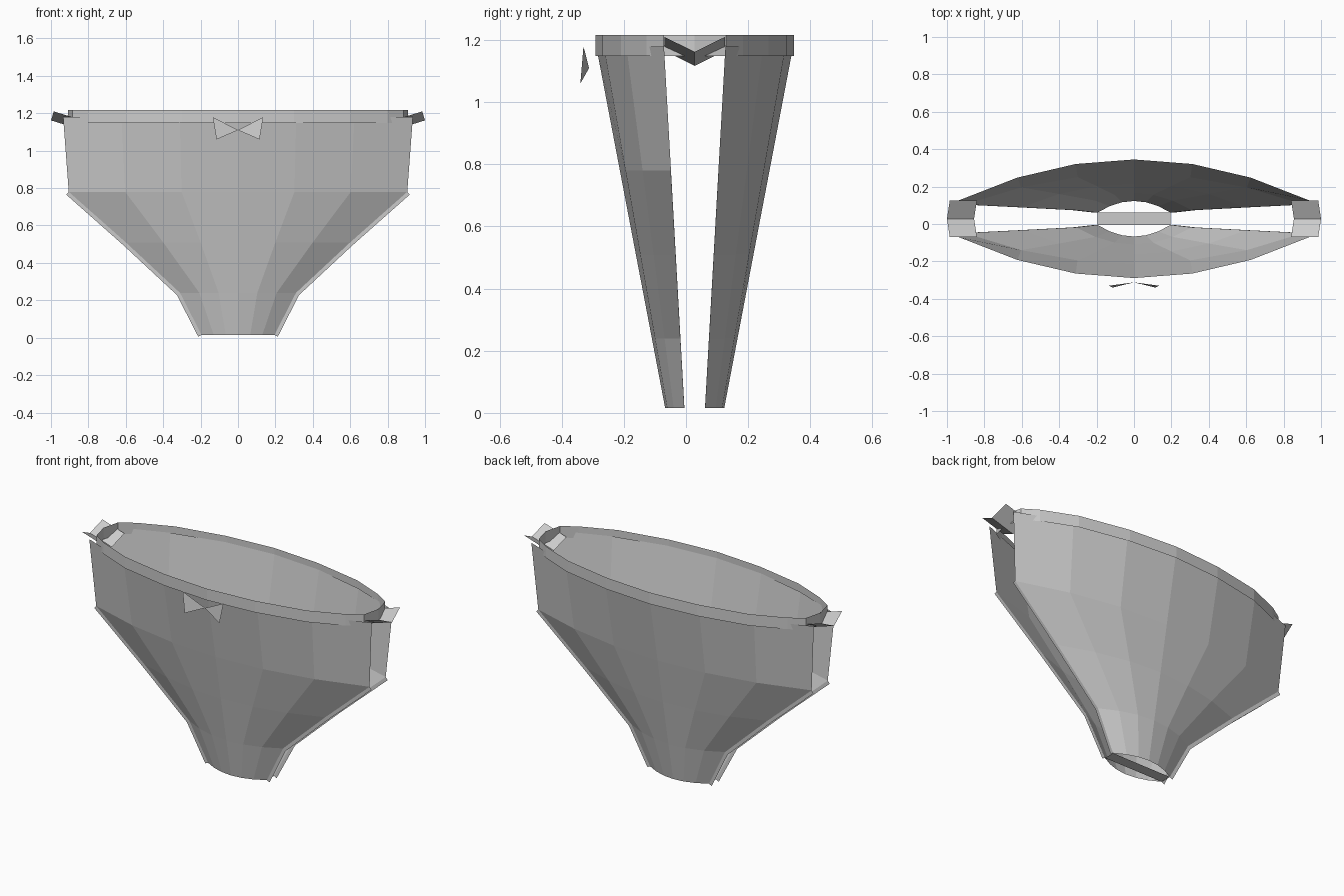
import bpy
from mathutils import Vector

if "Cube" in bpy.data.objects:
    bpy.data.objects.remove(bpy.data.objects["Cube"], do_unlink=True)

grey = bpy.data.materials.new("soft_grey")
grey.use_nodes = True
grey.diffuse_color = (0.6, 0.6, 0.6, 1)
grey.node_tree.nodes["Principled BSDF"].inputs["Base Color"].default_value = (0.6, 0.6, 0.6, 1)

MID_Y = 0.028
TOP, BOTTOM = 1.18, 0.015
# rows of the cloth: height, half width
ROWS = [(TOP, 0.935), (0.78, 0.905), (0.51, 0.6), (0.24, 0.31), (BOTTOM, 0.195)]


def build(name, verts, faces):
    mesh = bpy.data.meshes.new(name)
    mesh.from_pydata(verts, [], faces)
    mesh.materials.append(grey)
    obj = bpy.data.objects.new(name, mesh)
    bpy.context.collection.objects.link(obj)
    return obj


def grid_faces(rows, cols, flip=False):
    faces = []
    for r in range(rows - 1):
        for c in range(cols - 1):
            a = r * cols + c
            face = (a, a + cols, a + cols + 1, a + 1)
            faces.append(face[::-1] if flip else face)
    return faces


def depth(z, t):
    """Distance of the cloth from the middle plane, t = 0 centre, 1 edge."""
    f = (z - BOTTOM) / (TOP - BOTTOM)
    centre = 0.095 + 0.222 * f
    edge = 0.033 + 0.066 * f
    return edge + (centre - edge) * (1 - t * t)


# Front and back cloth panels with trims along the leg openings
for side, name in ((-1, "front"), (1, "back")):
    verts = [(w * k / 3, MID_Y + side * depth(z, k / 3), z)
             for z, w in ROWS for k in range(-3, 4)]
    build(name + "_panel", verts, grid_faces(len(ROWS), 7, side > 0))

    for sx, hand in ((1, "left"), (-1, "right")):
        verts, faces = [], []
        for (z0, w0), (z1, w1) in zip(ROWS[1:], ROWS[2:]):
            a = Vector((sx * w0, MID_Y + side * depth(z0, 1), z0))
            b = Vector((sx * w1, MID_Y + side * depth(z1, 1), z1))
            d = b - a
            out = Vector((-d.z * sx, 0, d.x * sx)).normalized() * 0.02
            n = len(verts)
            verts += [a, b, b + out, a + out]
            face = (n, n + 1, n + 2, n + 3)
            faces.append(face if sx * side < 0 else face[::-1])
        build(f"{name}_{hand}_leg_trim", verts, faces)

# Narrow strip joining the panels at the bottom
e = depth(BOTTOM, 1)
w = ROWS[-1][1]
build("bottom_strip",
      [(-w, MID_Y - e, BOTTOM), (-w, MID_Y + e, BOTTOM),
       (w, MID_Y + e, BOTTOM), (w, MID_Y - e, BOTTOM)], [(0, 1, 2, 3)])

# Waistband: closed thin ring made from a mirrored quarter outline
quarter = [(0, 0.319), (0.3, 0.297), (0.6, 0.238), (0.8, 0.155), (0.885, 0.1), (0.91, 0)]
half = quarter + [(x, -y) for x, y in quarter[-2::-1]]
ring = half + [(-x, y) for x, y in half[-2:0:-1]]
ring.append(ring[0])
verts = [(x, MID_Y + y, z) for z in (1.217, 1.148) for x, y in ring]
build("waistband", verts, grid_faces(2, len(ring), True))

# Folded side straps
for sx, hand in ((1, "left"), (-1, "right")):
    verts = []
    for dy, drop, shift in ((-0.097, 0, 0), (0, 0.048, 0.015), (0.097, 0, 0)):
        verts += [(sx * (0.84 + shift), MID_Y + dy, 1.165 - drop),
                  (sx * (0.985 + shift), MID_Y + dy, 1.21 - drop)]
    build(hand + "_side_strap", verts, grid_faces(3, 2, sx > 0))

# Small bow on the front
knot = (0, -0.312, 1.11)
build("front_bow",
      [knot, (-0.135, -0.33, 1.18), (-0.115, -0.34, 1.06),
       (0.135, -0.33, 1.18), (0.115, -0.34, 1.06)],
      [(0, 1, 2), (0, 4, 3)])
